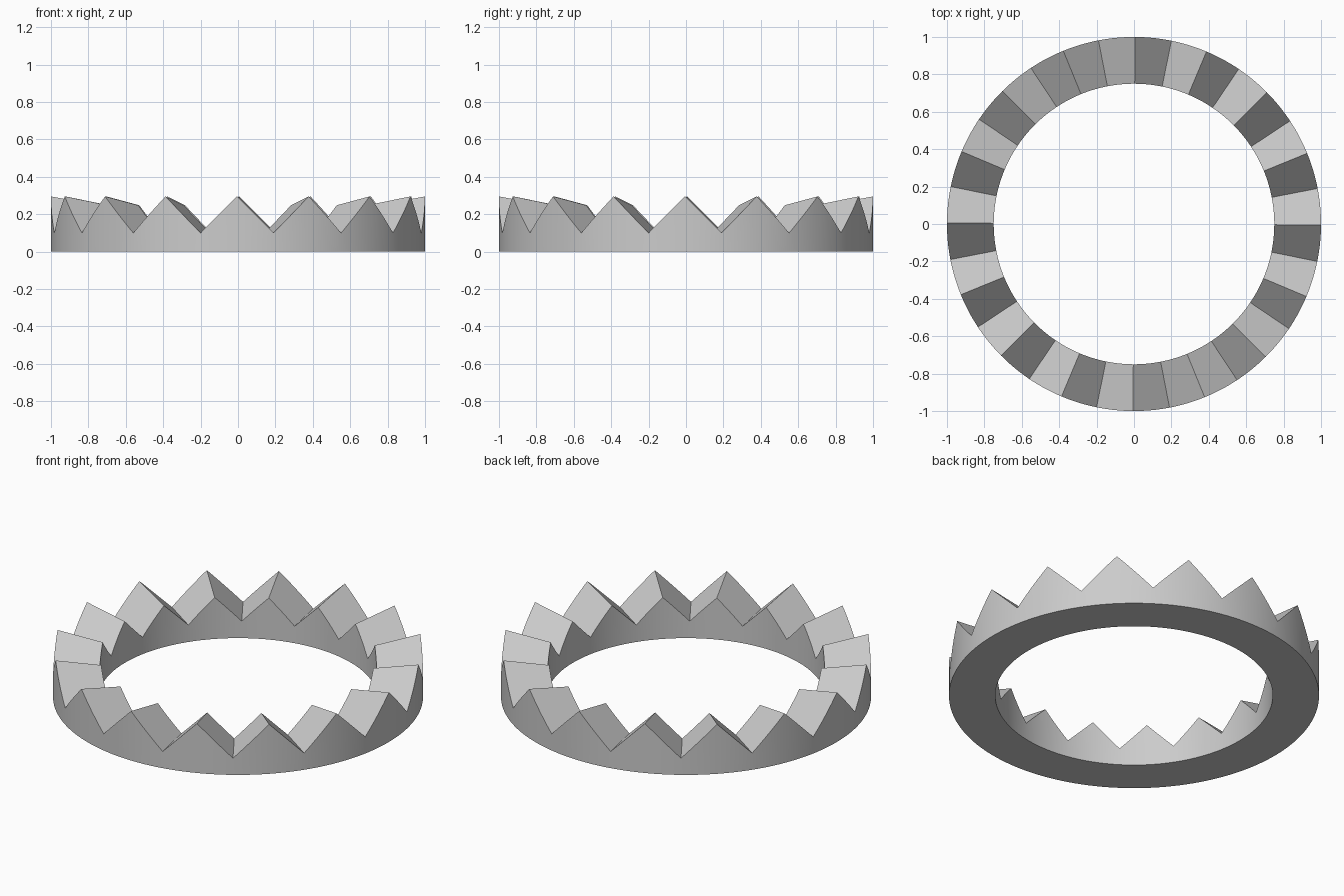
import bpy, bmesh, math

cube = bpy.data.objects.get("Cube")
if cube:
    bpy.data.objects.remove(cube, do_unlink=True)

OUTER, INNER = 1.0, 0.75
TEETH, STEPS = 16, 16                # face teeth, segments per tooth
PEAK, SLOPE, DIP = 0.295, 0.983, 0.19
TURN = math.radians(-0.3)
PITCH = math.tau / TEETH


def top_height(radius, offset):
    """Height of the flat tooth flank at an angle away from the tooth peak."""
    across = radius * abs(math.sin(offset))
    inward = OUTER - radius * math.cos(offset)
    return PEAK - SLOPE * across - DIP * inward


# Plain grey metal
metal = bpy.data.materials.new("grey metal")
metal.use_nodes = True
grey = (0.6, 0.6, 0.6, 1)
metal.diffuse_color = grey
metal.node_tree.nodes["Principled BSDF"].inputs["Base Color"].default_value = grey

# Ring cross-section repeated around the axis
bm = bmesh.new()
sections = []
for i in range(TEETH * STEPS):
    angle = TURN + i * PITCH / STEPS
    step = i % STEPS
    offset = (step if step <= STEPS // 2 else step - STEPS) * PITCH / STEPS
    c, s = math.cos(angle), math.sin(angle)
    corners = [(OUTER, 0), (OUTER, top_height(OUTER, offset)),
               (INNER, top_height(INNER, offset)), (INNER, 0)]
    sections.append([bm.verts.new((r * c, r * s, z)) for r, z in corners])

# Walls, tooth flanks and flat base
for a, b in zip(sections, sections[1:] + sections[:1]):
    for k in range(4):
        n = (k + 1) % 4
        bm.faces.new((a[k], b[k], b[n], a[n]))
bmesh.ops.recalc_face_normals(bm, faces=bm.faces[:])

mesh = bpy.data.meshes.new("toothed_ring")
bm.to_mesh(mesh)
bm.free()
mesh.materials.append(metal)
ring = bpy.data.objects.new("toothed_ring", mesh)
bpy.context.collection.objects.link(ring)

# Smooth round walls, crisp tooth edges
bpy.ops.object.select_all(action="DESELECT")
ring.select_set(True)
bpy.context.view_layer.objects.active = ring
bpy.ops.object.shade_smooth_by_angle(angle=math.radians(20))
